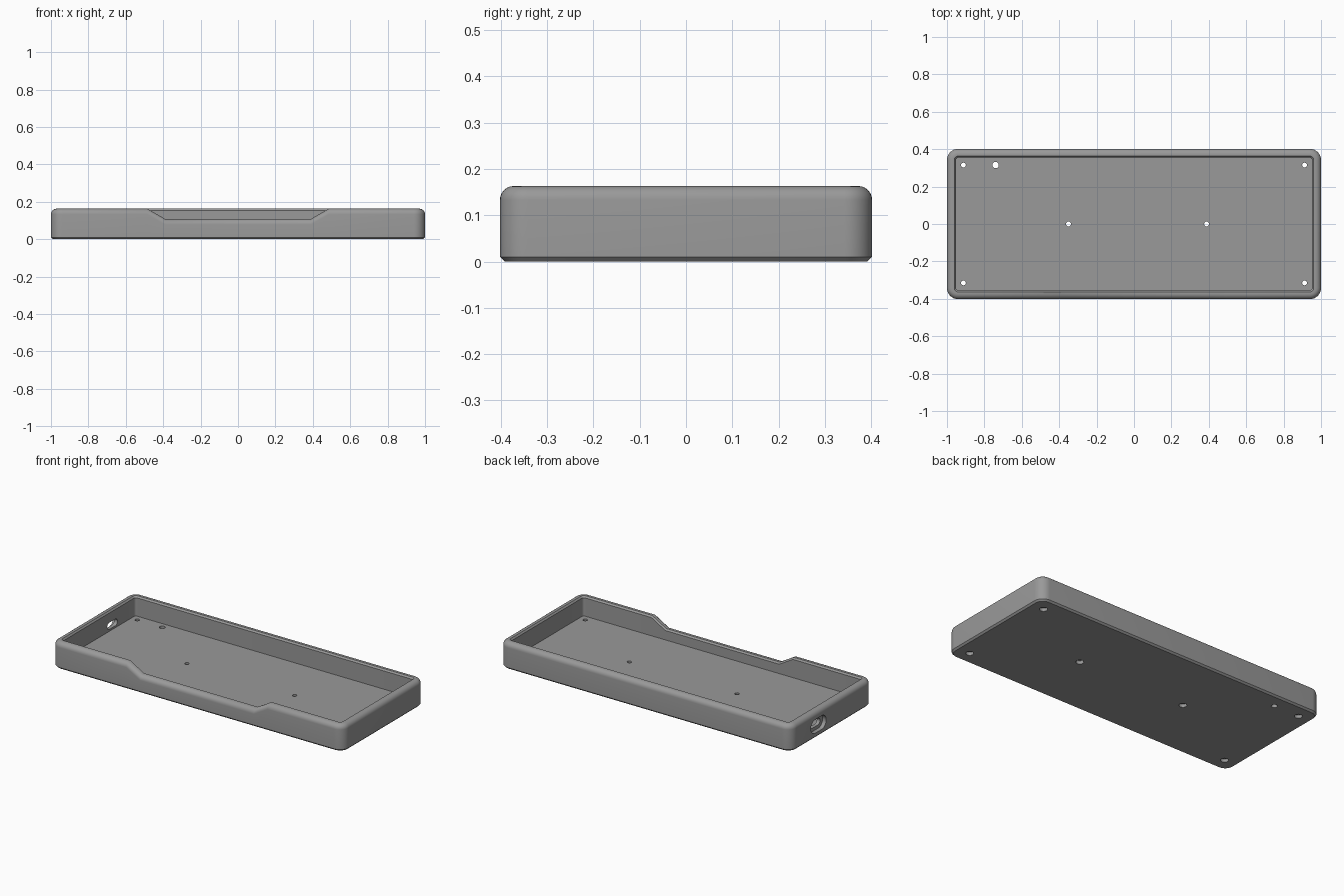
import bpy, bmesh, math
from mathutils import Matrix

if "Cube" in bpy.data.objects:
    bpy.data.objects.remove(bpy.data.objects["Cube"])

HX, HY, H, FLOOR = 1.0, 0.402, 0.163, 0.04
NOTCH_X = (-0.485, -0.39, 0.39, 0.485)   # front wall dip: slope, flat, slope
NOTCH_Z = 0.108

grey = bpy.data.materials.new("grey plastic")
grey.diffuse_color = (0.32, 0.32, 0.32, 1)
grey.use_nodes = True
grey.node_tree.nodes["Principled BSDF"].inputs["Base Color"].default_value = grey.diffuse_color


def rim_height(x, y):
    """Height of the rim; dips along the front wall."""
    if y > 0 or abs(x) >= NOTCH_X[3]:
        return H
    t = min(1, (NOTCH_X[3] - abs(x)) / (NOTCH_X[3] - NOTCH_X[2]))
    return H + (NOTCH_Z - H) * t


def outline(inset, r, n=8):
    """Rounded rectangle, with extra points on the front edge for the dip."""
    a, b = HX - inset - r, HY - inset - r
    pts = []
    for i, (sx, sy) in enumerate(((1, 1), (-1, 1), (-1, -1), (1, -1))):
        for k in range(n + 1):
            ang = (i + k / n) * math.pi / 2
            pts.append((sx * a + r * math.cos(ang), sy * b + r * math.sin(ang)))
        if i == 2:
            pts += [(x, -b - r) for x in NOTCH_X]
    return pts


# Rings from underside, up the outer wall, over the rim, down to the floor:
# (inset, corner radius, z, measured down from the rim?)
F = 0.03
rings = [(0.01, 0.05, 0, False), (0, 0.06, 0.01, False)]
for k in range(7):
    t = k / 6 * math.pi / 2
    inset = F * (1 - math.cos(t))
    rings.append((inset, 0.06 - inset, F * (1 - math.sin(t)), True))
rings += [(0.039, 0.02, 0, True), (0.047, 0.015, 0.01, True),
          (0.047, 0.015, FLOOR, False)]

bm = bmesh.new()
loops = []
for inset, r, z, from_rim in rings:
    loops.append([bm.verts.new((x, y, rim_height(x, y) - z if from_rim else z))
                  for x, y in outline(inset, r)])
for lo, hi in zip(loops, loops[1:]):
    n = len(lo)
    for i in range(n):
        j = (i + 1) % n
        bm.faces.new((lo[i], lo[j], hi[j], hi[i]))
bm.faces.new(loops[0][::-1])
bm.faces.new(loops[-1])
bmesh.ops.recalc_face_normals(bm, faces=bm.faces)
mesh = bpy.data.meshes.new("case_tray")
bm.to_mesh(mesh)
bm.free()
mesh.materials.append(grey)
tray = bpy.data.objects.new("case_tray", mesh)
bpy.context.collection.objects.link(tray)


def cut(profile, depth, matrix):
    """Subtract a prism: 2D profile extruded along local z, then placed."""
    b = bmesh.new()
    face = b.faces.new([b.verts.new((u, v, 0)) for u, v in profile])
    ext = bmesh.ops.extrude_face_region(b, geom=[face])["geom"]
    bmesh.ops.translate(b, vec=(0, 0, depth),
                        verts=[g for g in ext if isinstance(g, bmesh.types.BMVert)])
    bmesh.ops.transform(b, matrix=matrix, verts=b.verts)
    bmesh.ops.recalc_face_normals(b, faces=b.faces)
    m = bpy.data.meshes.new("cutter")
    b.to_mesh(m)
    b.free()
    m.materials.append(grey)
    cutter = bpy.data.objects.new("cutter", m)
    cutter.hide_render = True
    bpy.context.collection.objects.link(cutter)
    mod = tray.modifiers.new("cut", 'BOOLEAN')
    mod.operation, mod.solver, mod.object = 'DIFFERENCE', 'EXACT', cutter
    bpy.context.view_layer.objects.active = tray
    bpy.ops.object.modifier_apply(modifier=mod.name)
    bpy.data.objects.remove(cutter)


def slot(w, h, n=24):
    """Obround of overall width w and height h (a circle if equal)."""
    r, pts = h / 2, []
    for k in range(n):
        a = 2 * math.pi * (k + 0.5) / n
        pts.append((r * math.cos(a) + math.copysign((w - h) / 2, math.cos(a)),
                    r * math.sin(a)))
    return pts


# Screw holes, counterbored from below
screws = [(sx * 0.912, sy * 0.315) for sx in (-1, 1) for sy in (-1, 1)]
screws += [(-0.35, 0), (0.388, 0)]
for x, y in screws:
    cut(slot(0.026, 0.026), 0.2, Matrix.Translation((x, y, -0.1)))
    cut(slot(0.044, 0.044), 0.12, Matrix.Translation((x, y, -0.1)))

# Plain access hole
cut(slot(0.034, 0.034), 0.2, Matrix.Translation((-0.74, 0.315, -0.1)))

# Cable port through the left wall: outer recess and inner opening
turn = Matrix(((0, 0, 1, 0), (1, 0, 0, 0), (0, 1, 0, 0), (0, 0, 0, 1)))
port = Matrix.Translation((-1.05, 0.13, 0.073)) @ turn
cut(slot(0.15, 0.085), 0.075, port)
cut(slot(0.10, 0.042), 0.15, port)

# Smooth the fillets, keep the hard edges
bpy.ops.object.select_all(action='DESELECT')
tray.select_set(True)
bpy.context.view_layer.objects.active = tray
bpy.ops.object.shade_smooth_by_angle(angle=math.radians(30))
